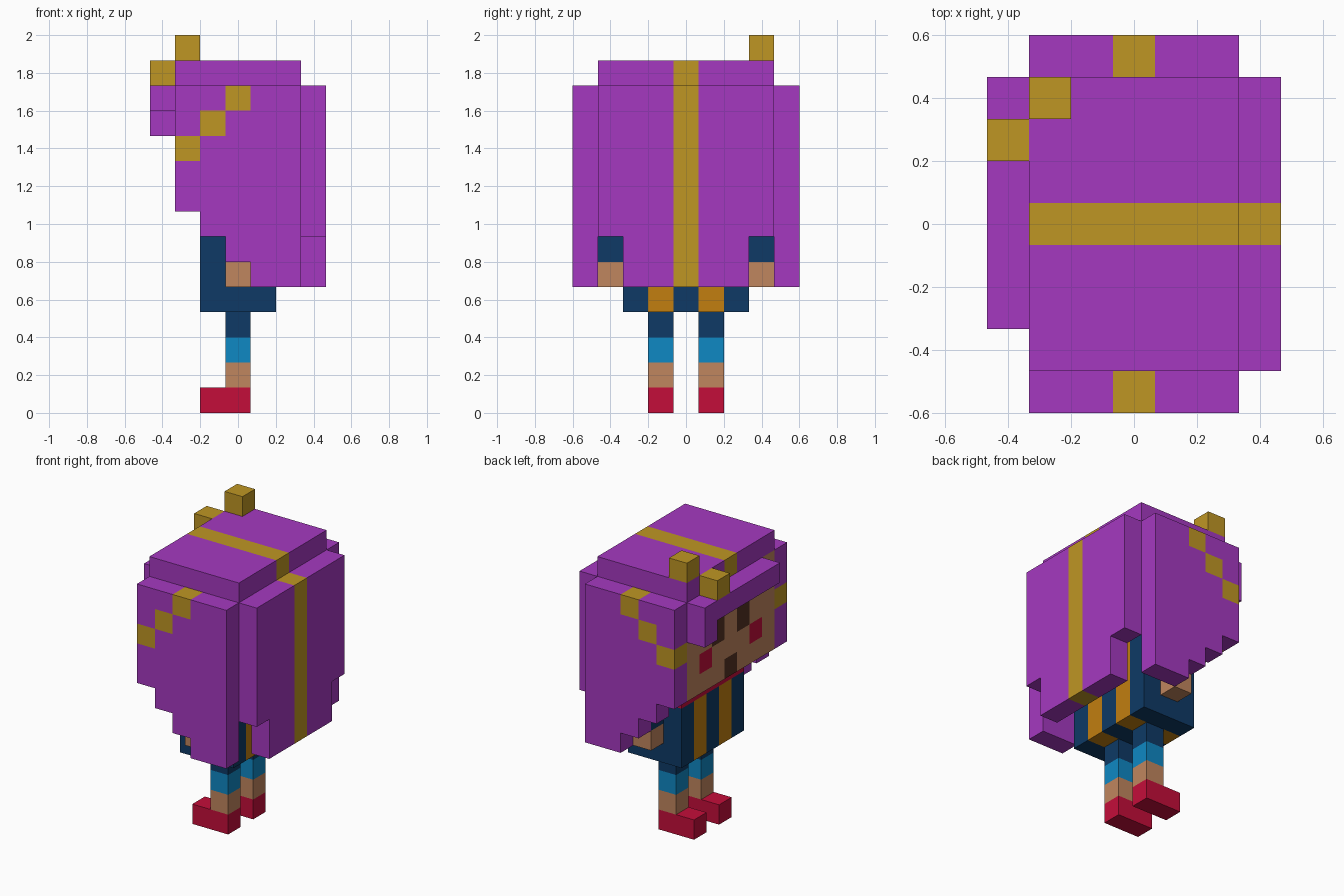
import bpy, bmesh
from mathutils import Vector

cube = bpy.data.objects.get("Cube")
if cube:
    bpy.data.objects.remove(cube, do_unlink=True)

U = 2 / 15                       # edge length of one block
ORIGIN = Vector((-3.5, -4.5, 0))  # grid corner, in blocks


def linear(c):
    c /= 255
    return c / 12.92 if c <= 0.04045 else ((c + 0.055) / 1.055) ** 2.4


def material(name, rgb):
    m = bpy.data.materials.new(name)
    col = (*[linear(c) for c in rgb], 1)
    m.diffuse_color = col
    m.use_nodes = True
    bsdf = next(n for n in m.node_tree.nodes if n.type == 'BSDF_PRINCIPLED')
    bsdf.inputs["Base Color"].default_value = col
    return m


MATS = {n: material(n, c) for n, c in {
    "purple": (165, 57, 192),
    "gold": (191, 150, 36),
    "orange": (194, 127, 16),
    "navy": (14, 58, 102),
    "sky blue": (15, 136, 196),
    "skin": (192, 134, 94),
    "red": (196, 13, 58),
    "dark brown": (84, 50, 35),
}.items()}

# Each face of a block: outward direction and its four corners
SIDES = [((-1, 0, 0), [(0, 0, 0), (0, 0, 1), (0, 1, 1), (0, 1, 0)]),
         ((1, 0, 0), [(1, 0, 0), (1, 1, 0), (1, 1, 1), (1, 0, 1)]),
         ((0, -1, 0), [(0, 0, 0), (1, 0, 0), (1, 0, 1), (0, 0, 1)]),
         ((0, 1, 0), [(0, 1, 0), (0, 1, 1), (1, 1, 1), (1, 1, 0)]),
         ((0, 0, -1), [(0, 0, 0), (0, 1, 0), (1, 1, 0), (1, 0, 0)]),
         ((0, 0, 1), [(0, 0, 1), (1, 0, 1), (1, 1, 1), (0, 1, 1)])]


def blocks(name, *boxes):
    """Outer skin of joined boxes (colour, x range, y range, z range), in blocks.
    Later boxes recolour earlier ones."""
    cells = {}
    for colour, (x0, x1), (y0, y1), (z0, z1) in boxes:
        for x in range(x0, x1):
            for y in range(y0, y1):
                for z in range(z0, z1):
                    cells[x, y, z] = colour
    used = list(dict.fromkeys(cells.values()))
    bm = bmesh.new()
    corners = {}
    for cell, colour in cells.items():
        for step, quad in SIDES:
            if tuple(a + b for a, b in zip(cell, step)) in cells:
                continue
            verts = []
            for q in quad:
                p = tuple(a + b for a, b in zip(cell, q))
                if p not in corners:
                    corners[p] = bm.verts.new((Vector(p) + ORIGIN) * U)
                verts.append(corners[p])
            bm.faces.new(verts).material_index = used.index(colour)
    if len(used) == 1:           # merge flat areas of plain parts
        bmesh.ops.dissolve_limit(bm, angle_limit=0.01, verts=bm.verts[:], edges=bm.edges[:])
    mesh = bpy.data.meshes.new(name)
    bm.to_mesh(mesh)
    bm.free()
    for c in used:
        mesh.materials.append(MATS[c])
    obj = bpy.data.objects.new(name, mesh)
    bpy.context.collection.objects.link(obj)
    return obj


# Legs, arms and side hair, once per side
for side, hair_y, arm_y, leg_y in (("right", 8, 7, 5), ("left", 0, 1, 3)):
    leg = (leg_y, leg_y + 1)
    blocks(side + "_shoe", ("red", (2, 4), leg, (0, 1)))
    blocks(side + "_leg",
           ("skin", (3, 4), leg, (1, 2)),
           ("sky blue", (3, 4), leg, (2, 3)),
           ("navy", (3, 4), leg, (3, 4)))
    arm = (arm_y, arm_y + 1)
    blocks(side + "_arm", ("navy", (3, 4), arm, (6, 8)))
    blocks(side + "_hand", ("skin", (3, 4), arm, (5, 6)))
    # Stepped lower edge and a diagonal gold band
    hair = (hair_y, hair_y + 1)
    steps = [("purple", (x, x + 1), hair, (low, 13))
             for x, low in zip(range(1, 6), (8, 7, 6, 5, 5))]
    band = [("gold", (x, x + 1), hair, (x + 9, x + 10)) for x in (1, 2, 3)]
    blocks(side + "_side_hair", *steps, *band)

# Striped dress with a red neckline
blocks("dress",
       ("navy", (2, 5), (2, 7), (4, 8)),
       ("orange", (2, 5), (3, 4), (4, 8)),
       ("orange", (2, 5), (5, 6), (4, 8)),
       ("red", (2, 3), (2, 7), (7, 8)))

# Head with eyes, cheeks and mouth
features = []
for eye_y, cheek_y in ((3, 2), (5, 6)):
    features += [("dark brown", (1, 2), (eye_y, eye_y + 1), (10, 12)),
                 ("red", (1, 2), (cheek_y, cheek_y + 1), (9, 10))]
blocks("head",
       ("skin", (1, 6), (1, 8), (8, 13)),
       *features,
       ("dark brown", (1, 2), (4, 5), (8, 9)))

# Hair on top and at the back, with the gold centre stripe
blocks("top_hair",
       ("purple", (1, 6), (1, 8), (13, 14)),
       ("gold", (1, 6), (4, 5), (13, 14)))
blocks("back_hair",
       ("purple", (6, 7), (1, 8), (7, 13)),
       ("purple", (6, 7), (2, 7), (5, 7)),
       ("gold", (6, 7), (4, 5), (5, 13)))

# Fringe over the forehead with one longer lock
blocks("fringe",
       ("purple", (0, 1), (2, 8), (12, 13)),
       ("purple", (0, 1), (7, 8), (11, 12)))

# Gold hair ornaments
blocks("upper_ornament", ("gold", (1, 2), (7, 8), (14, 15)))
blocks("lower_ornament", ("gold", (0, 1), (6, 7), (13, 14)))
